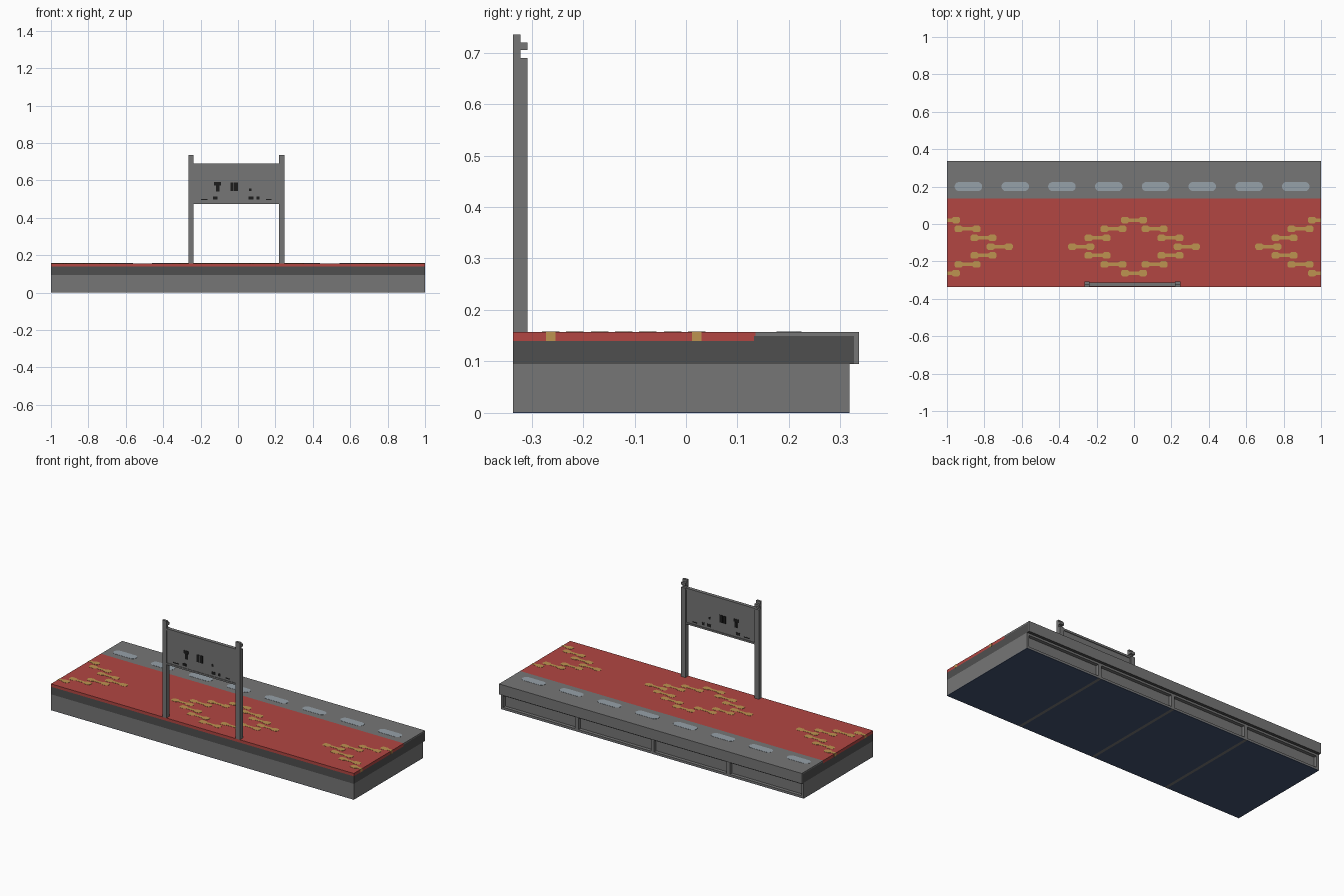
import bpy, bmesh, math

cube = bpy.data.objects.get("Cube")
if cube:
    bpy.data.objects.remove(cube, do_unlink=True)


def material(name, srgb):
    col = [(c / 255 / 12.92) if c < 11 else ((c / 255 + 0.055) / 1.055) ** 2.4 for c in srgb] + [1]
    m = bpy.data.materials.new(name)
    m.use_nodes = True
    m.diffuse_color = col
    bsdf = next(n for n in m.node_tree.nodes if n.type == 'BSDF_PRINCIPLED')
    bsdf.inputs["Base Color"].default_value = col
    bsdf.inputs["Roughness"].default_value = 0.8
    return m


GREY = material("concrete grey", (118, 118, 118))
DARK = material("dark grey", (79, 79, 79))
RED = material("paving red", (178, 70, 66))
GOLD = material("pattern gold", (190, 147, 80))
PALE = material("pale blue grey", (150, 161, 169))
BLACK = material("marking black", (28, 28, 28))
NAVY = material("underside navy", (66, 83, 113))


def finish(name, bm, *mats):
    bmesh.ops.recalc_face_normals(bm, faces=bm.faces)
    me = bpy.data.meshes.new(name)
    bm.to_mesh(me)
    bm.free()
    for m in mats:
        me.materials.append(m)
    ob = bpy.data.objects.new(name, me)
    bpy.context.collection.objects.link(ob)
    return ob


def add_box(bm, x, y, z):
    vs = bmesh.ops.create_cube(bm, size=1)["verts"]
    for v in vs:
        v.co = [lo + (c + 0.5) * (hi - lo) for c, (lo, hi) in zip(v.co, (x, y, z))]


def boxes(name, mat, *specs):
    bm = bmesh.new()
    for s in specs:
        add_box(bm, *s)
    return finish(name, bm, mat)


def add_prism(bm, points, vec):
    """Extrude a closed outline of 3D points along vec."""
    face = bm.faces.new([bm.verts.new(p) for p in points])
    ext = bmesh.ops.extrude_face_region(bm, geom=[face])["geom"]
    bmesh.ops.translate(bm, vec=vec, verts=[v for v in ext if isinstance(v, bmesh.types.BMVert)])


FRONT, BACK = -0.336, 0.336
FULL = (-1, 1)
TOP = 0.157

# Base with framed, recessed bays along the back
boxes("base_core", GREY, (FULL, (FRONT, 0.298), (0.002, 0.095)))
frame = [(FULL, (0.298, 0.318), (0.002, 0.014)), (FULL, (0.298, 0.318), (0.083, 0.095))]
for x0, x1 in ((-1, -0.985), (-0.512, -0.49), (-0.012, 0.01), (0.488, 0.51), (0.985, 1)):
    frame.append(((x0, x1), (0.298, 0.318), (0.014, 0.083)))
boxes("back_frame", GREY, *frame)

# Underside panels with narrow joints
edges = (-1, -0.5, 0, 0.5, 1)
panels, joints = [], []
for a, b in zip(edges, edges[1:]):
    panels.append(((a + (0.009 if a > -1 else 0), b - (0.009 if b < 1 else 0)),
                   (FRONT, 0.318), (0, 0.002)))
for x in edges[1:-1]:
    joints.append(((x - 0.009, x + 0.009), (FRONT, 0.318), (0, 0.002)))
boxes("underside_panels", NAVY, *panels)
boxes("underside_joints", GREY, *joints)

# Platform slab and surface layers
boxes("slab", DARK, (FULL, (FRONT, 0.326), (0.095, 0.14)), (FULL, (0.132, 0.326), (0.14, 0.149)))
boxes("red_paving", RED, (FULL, (FRONT, 0.135), (0.14, TOP)))
boxes("grey_edge_strip", GREY, (FULL, (0.135, 0.326), (0.149, TOP)))
lip = boxes("back_lip", GREY, (FULL, (0.326, BACK), (0.095, TOP)))
lip.data.materials.append(DARK)
for p in lip.data.polygons:
    p.material_index = 1 if p.normal.z < -0.5 else 0

# Gold bow-tie tiles arranged in diamonds, clipped at the ends
bm = bmesh.new()
tiles = [(0, 0.142), (0.11, 0.095), (0.195, 0.047), (0.282, 0)]
places = {(sx * x, sy * y) for x, y in tiles for sx in (-1, 1) for sy in (-1, 1)}
half = [(0, 0.009), (0.025, 0.009), (0.035, 0.017), (0.062, 0.017), (0.07, 0.008)]
outline = half + [(x, -y) for x, y in half[::-1]]
outline += [(-x, -y) for x, y in half[1:]] + [(-x, y) for x, y in half[:0:-1]]
for cx in (-1, 0, 1):
    for px, py in sorted(places):
        if abs(cx + px) < 1.001:
            add_prism(bm, [(cx + px + x, -0.121 + py + y, TOP - 0.001) for x, y in outline],
                      (0, 0, 0.002))
for s in (-1, 1):
    geom = bm.verts[:] + bm.edges[:] + bm.faces[:]
    cut = bmesh.ops.bisect_plane(bm, geom=geom, plane_co=(s, 0, 0), plane_no=(s, 0, 0),
                                 clear_outer=True)["geom_cut"]
    bmesh.ops.holes_fill(bm, edges=[e for e in cut if isinstance(e, bmesh.types.BMEdge)])
    # Tile colour carried down the slab ends
    for py in (-0.142, 0.142):
        add_box(bm, (s - 0.001, s + 0.001), (-0.13 + py, -0.112 + py), (0.14, TOP + 0.001))
finish("gold_tiles", bm, GOLD)

# Pale oval markings along the edge strip
bm = bmesh.new()
for i in range(8):
    cx = -0.885 + 0.25 * i
    pts = []
    for k in range(16):
        a = 2 * math.pi * (k + 0.5) / 16
        pts.append((cx + math.copysign(0.048, math.cos(a)) + 0.026 * math.cos(a),
                    0.2 + 0.025 * math.sin(a), TOP - 0.001))
    add_prism(bm, pts, (0, 0, 0.002))
finish("edge_markings", bm, PALE)

# Sign posts with notched tops
side = [(FRONT, TOP), (-0.308, TOP), (-0.308, 0.69), (-0.322, 0.69), (-0.322, 0.705),
        (-0.308, 0.705), (-0.308, 0.72), (-0.322, 0.72), (-0.322, 0.735), (FRONT, 0.735)]
for name, x in (("right_sign_post", -0.265), ("left_sign_post", 0.22)):
    bm = bmesh.new()
    add_prism(bm, [(x, y, z) for y, z in side], (0.028, 0, 0))
    finish(name, bm, GREY)

# Sign board with top and bottom rails
SPAN = (-0.237, 0.22)
boxes("sign_board", GREY, (SPAN, (-0.331, -0.317), (0.475, 0.69)))
boxes("sign_rails", GREY, (SPAN, (-0.334, -0.313), (0.678, 0.69)),
      (SPAN, (-0.334, -0.313), (0.475, 0.485)))

# Plain dark marks on both faces of the board: x, z, width, height
marks = [(-0.11, 0.582, 0.036, 0.018), (-0.108, 0.556, 0.018, 0.032),
         (-0.033, 0.566, 0.016, 0.045), (-0.011, 0.566, 0.02, 0.045),
         (0.065, 0.55, 0.012, 0.014), (-0.18, 0.498, 0.035, 0.005),
         (-0.122, 0.505, 0.025, 0.016), (0.07, 0.505, 0.026, 0.016),
         (0.108, 0.505, 0.016, 0.016), (0.165, 0.498, 0.03, 0.005)]
for name, y in (("front_marks", -0.331), ("back_marks", -0.317)):
    boxes(name, BLACK, *[((x - w / 2, x + w / 2), (y - 0.0015, y + 0.0015),
                          (z - h / 2, z + h / 2)) for x, z, w, h in marks])
